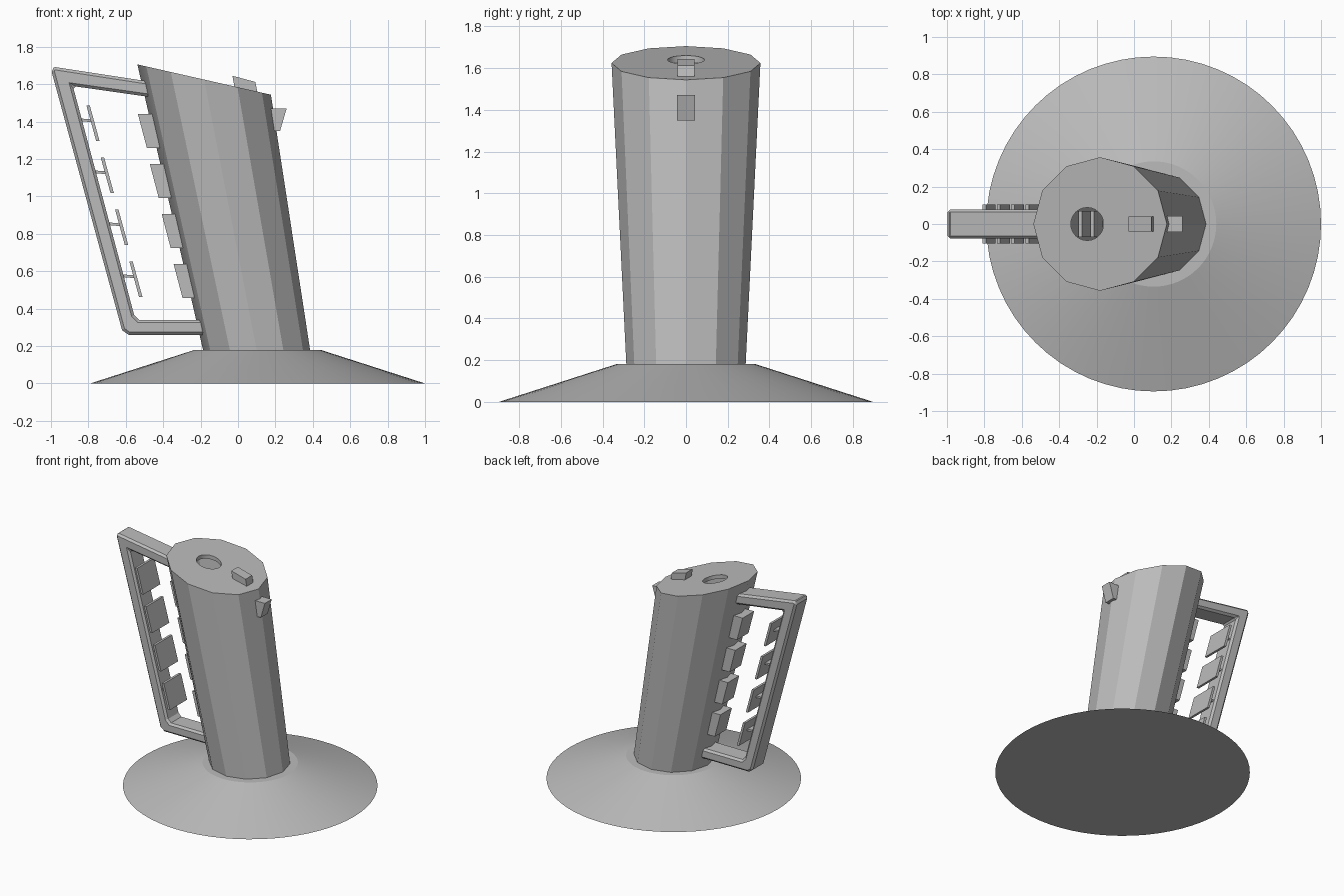
import bpy, bmesh, math
from mathutils import Vector

if "Cube" in bpy.data.objects:
    bpy.data.objects.remove(bpy.data.objects["Cube"])

grey = bpy.data.materials.new("plain_grey")
grey.diffuse_color = (0.5, 0.5, 0.5, 1)
grey.use_nodes = True
grey.node_tree.nodes["Principled BSDF"].inputs["Base Color"].default_value = grey.diffuse_color


def finish(name, bm, smooth=None):
    bmesh.ops.recalc_face_normals(bm, faces=bm.faces)
    me = bpy.data.meshes.new(name)
    bm.to_mesh(me)
    bm.free()
    ob = bpy.data.objects.new(name, me)
    bpy.context.collection.objects.link(ob)
    me.materials.append(grey)
    if smooth:
        bpy.ops.object.select_all(action='DESELECT')
        ob.select_set(True)
        bpy.context.view_layer.objects.active = ob
        bpy.ops.object.shade_smooth_by_angle(angle=math.radians(smooth))
    return ob


def slab(name, profile, half):
    """Extrude an x-z outline symmetrically across y."""
    bm = bmesh.new()
    face = bm.faces.new([bm.verts.new((x, -half, z)) for x, z in profile])
    ext = bmesh.ops.extrude_face_region(bm, geom=[face])
    moved = [v for v in ext['geom'] if isinstance(v, bmesh.types.BMVert)]
    bmesh.ops.translate(bm, verts=moved, vec=(0, 2 * half, 0))
    return finish(name, bm)


def ring(bm, n, cx, r, zfun):
    vs = []
    for i in range(n):
        a = 2 * math.pi * i / n
        x = cx + r * math.cos(a)
        vs.append(bm.verts.new((x, r * math.sin(a), zfun(x))))
    return vs


def join(bm, a, b):
    n = len(a)
    for i in range(n):
        bm.faces.new((a[i], a[(i + 1) % n], b[(i + 1) % n], b[i]))


def top_z(x):
    return 1.705 - 0.227 * (x + 0.535)


# Wide conical base
bm = bmesh.new()
low = ring(bm, 64, 0.105, 0.895, lambda x: 0)
high = ring(bm, 64, 0.105, 0.335, lambda x: 0.18)
join(bm, low, high)
bm.faces.new(low)
bm.faces.new(high)
finish("base", bm, 15)

# Hollow leaning grip with slanted top and round opening
bm = bmesh.new()
low = ring(bm, 12, 0.1, 0.286, lambda x: 0.175)
high = ring(bm, 12, -0.181, 0.357, top_z)
join(bm, low, high)
hole = ring(bm, 24, -0.25, 0.088, top_z)
rim = ring(bm, 24, -0.25, 0.088, lambda x: top_z(x) - 0.03)
join(bm, hole, rim)
edges = []
for loop in (high, hole):
    for i in range(len(loop)):
        edges.append(bm.edges.get((loop[i], loop[(i + 1) % len(loop)])))
bmesh.ops.triangle_fill(bm, edges=edges, use_beauty=True, normal=Vector((0.22, 0, 1)))
finish("grip", bm, 29)

# Bent handle bar with chamfered edges
handle = slab("handle", [
    (-0.46, 1.612), (-0.98, 1.692), (-1.0, 1.68), (-0.62, 0.285), (-0.585, 0.26),
    (-0.17, 0.26), (-0.17, 0.34), (-0.53, 0.34), (-0.555, 0.365), (-0.883, 1.59),
    (-0.46, 1.53)], 0.078)
bev = handle.modifiers.new("chamfer", 'BEVEL')
bev.width = 0.015
bev.segments = 1
bev.limit_method = 'ANGLE'
bev.angle_limit = math.radians(60)

# Finger pads on the grip, thin pads and pegs on the handle
for i in range(4):
    x, z = -0.535 + 0.0635 * i, 1.44 - 0.267 * i
    slab(f"grip_pad_{i + 1}", [(x, z), (x + 0.13, z), (x + 0.178, z - 0.182),
                               (x + 0.048, z - 0.182)], 0.07)
    x, z = -0.81 + 0.0765 * i, 1.485 - 0.278 * i
    slab(f"handle_pad_{i + 1}", [(x, z), (x + 0.018, z), (x + 0.07, z - 0.19),
                                 (x + 0.052, z - 0.19)], 0.105)
    slab(f"pad_peg_{i + 1}", [(x - 0.04, z - 0.068), (x + 0.03, z - 0.073),
                              (x + 0.034, z - 0.088), (x - 0.036, z - 0.083)], 0.05)

# Top button and front trigger
slab("top_button", [(-0.03, 1.645), (0.093, 1.612), (0.105, 1.55), (-0.018, 1.58)], 0.04)
slab("trigger", [(0.15, 1.47), (0.26, 1.47), (0.225, 1.35), (0.17, 1.35)], 0.042)
